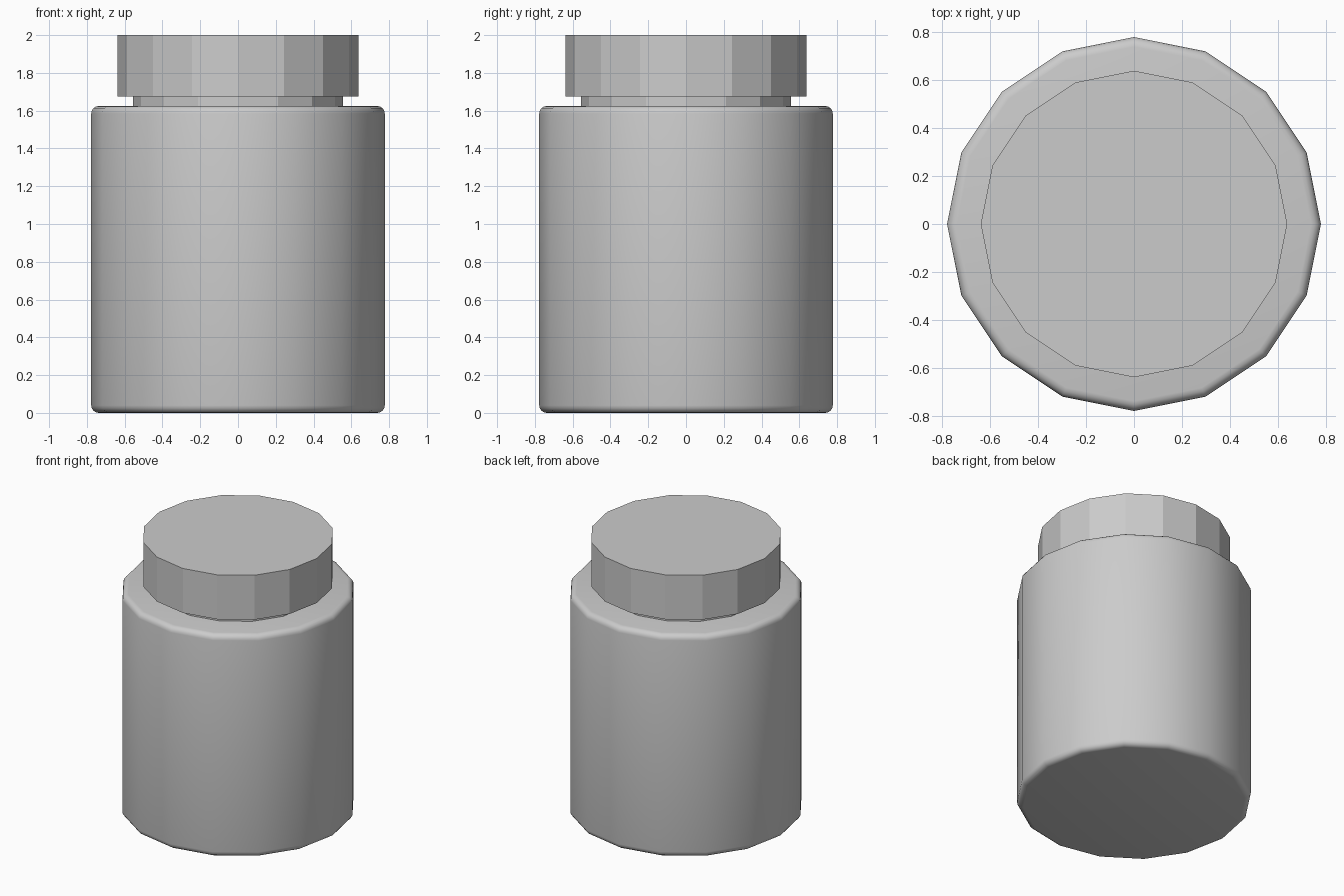
import bpy
import math

if "Cube" in bpy.data.objects:
    bpy.data.objects.remove(bpy.data.objects["Cube"])

SIDES = 16


def cylinder(name, radius, z0, z1):
    bpy.ops.mesh.primitive_cylinder_add(
        vertices=SIDES, radius=radius, depth=z1 - z0,
        location=(0, 0, (z0 + z1) / 2),
        rotation=(0, 0, 0))
    obj = bpy.context.object
    obj.name = name
    return obj


# Jar body: rounded rims, smooth sides
body = cylinder("jar_body", 0.777, 0.0, 1.625)
bevel = body.modifiers.new("rounded_rims", 'BEVEL')
bevel.width = 0.04
bevel.segments = 4
bevel.limit_method = 'ANGLE'
bevel.angle_limit = math.radians(40)
bpy.ops.object.modifier_apply(modifier=bevel.name)
bpy.ops.object.shade_smooth_by_angle(angle=math.radians(30))

# Faceted neck, sunk slightly into the body and lid
cylinder("neck", 0.555, 1.60, 1.69)

# Faceted lid
cylinder("lid", 0.637, 1.675, 2.0)
